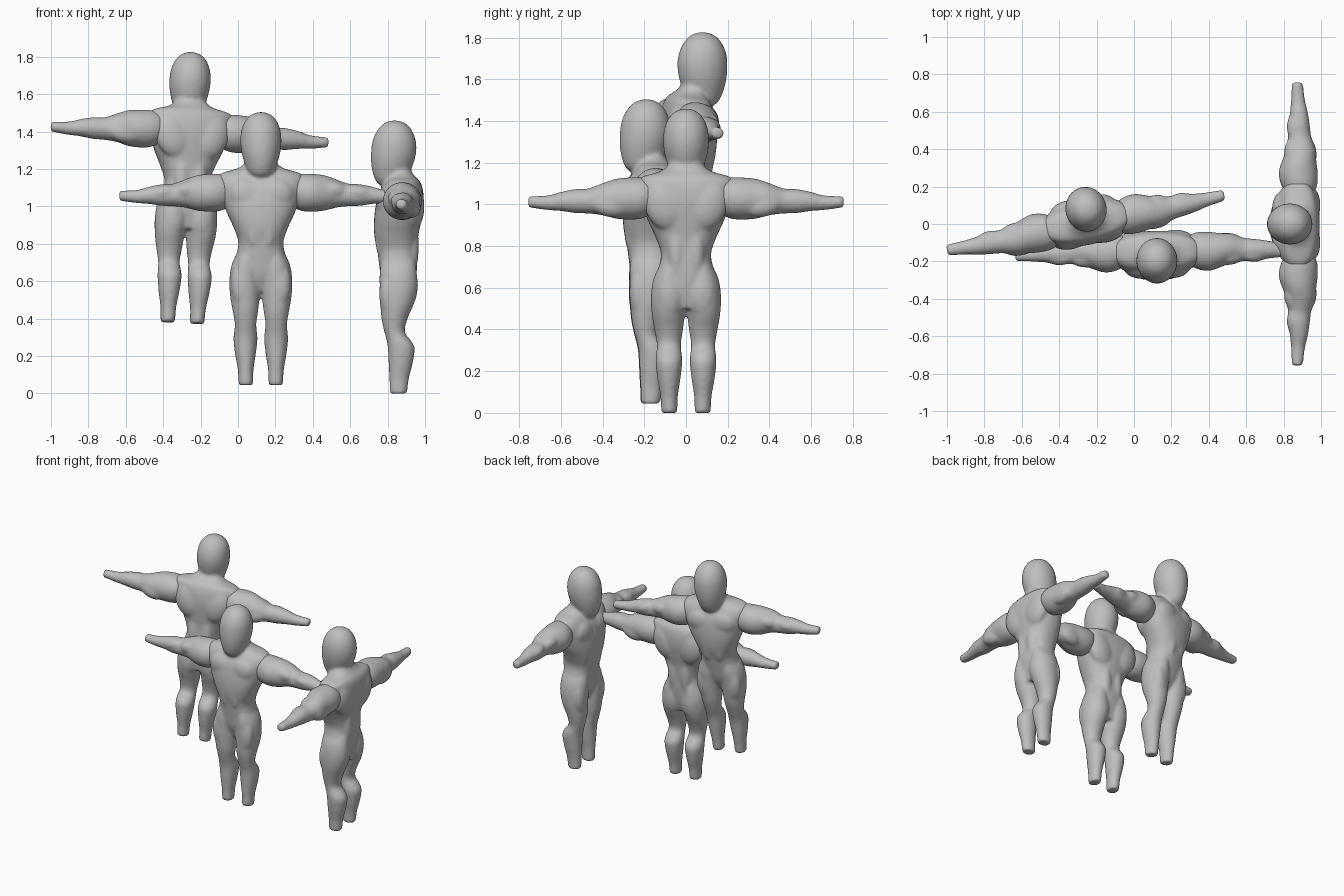
import bpy, bmesh, math
from mathutils import Matrix, Vector

cube = bpy.data.objects.get("Cube")
if cube:
    bpy.data.objects.remove(cube)

grey = bpy.data.materials.new("clay_grey")
grey.use_nodes = True
GREY = (0.52, 0.52, 0.52, 1)
grey.diffuse_color = GREY
grey.node_tree.nodes["Principled BSDF"].inputs["Base Color"].default_value = GREY

SIDES, STEPS = 32, 4


def smooth_rings(rings):
    """Spline through the rings so the loft is rounded lengthwise."""
    pts = [Vector(r) for r in rings]
    out = []
    for i in range(len(pts) - 1):
        a, b, c, d = (pts[max(i - 1, 0)], pts[i], pts[i + 1],
                      pts[min(i + 2, len(pts) - 1)])
        for s in range(STEPS):
            t = s / STEPS
            out.append(0.5 * (2 * b + (c - a) * t + (2 * a - 5 * b + 4 * c - d) * t ** 2
                              + (3 * b - a - 3 * c + d) * t ** 3))
    return out + [pts[-1]]


def loft(bm, rings, side=1, sideways=False, power=1.0):
    """Rings: (distance, centre, half width, front y, back y); low power is boxier."""
    loops = []
    for dist, centre, half, front, back in smooth_rings(rings):
        loop = []
        for i in range(SIDES):
            a = math.tau * i / SIDES
            co, si = (math.copysign(abs(f) ** power, f) for f in (math.cos(a), math.sin(a)))
            u = centre + half * co
            y = (front + back) / 2 + (back - front) / 2 * si
            loop.append(bm.verts.new((side * dist, y, u) if sideways else (side * u, y, dist)))
        loops.append(loop)
    for lo, hi in zip(loops, loops[1:]):
        for i in range(SIDES):
            j = (i + 1) % SIDES
            bm.faces.new((lo[i], lo[j], hi[j], hi[i]))
    bm.faces.new(loops[0][::-1])
    bm.faces.new(loops[-1])


def muscle(bm, side, loc, size, tilt=0):
    """Ellipsoid bulge; tilt leans it in the front plane."""
    m = (Matrix.Translation((side * loc[0], loc[1], loc[2]))
         @ Matrix.Rotation(math.radians(side * tilt), 4, 'Y')
         @ Matrix.Diagonal((*size, 1)))
    bmesh.ops.create_uvsphere(bm, u_segments=20, v_segments=14, radius=1, matrix=m)


def sculpted(bm, name):
    """Fuse the volumes into one soft skin."""
    bmesh.ops.recalc_face_normals(bm, faces=bm.faces)
    mesh = bpy.data.meshes.new(name + "_volumes")
    bm.to_mesh(mesh)
    bm.free()
    ob = bpy.data.objects.new(name + "_volumes", mesh)
    bpy.context.collection.objects.link(ob)
    fuse = ob.modifiers.new("fuse", 'REMESH')
    fuse.mode = 'VOXEL'
    fuse.voxel_size = 0.0095
    soften = ob.modifiers.new("soften", 'SMOOTH')
    soften.factor, soften.iterations = 0.5, 8
    dg = bpy.context.evaluated_depsgraph_get()
    skin = bpy.data.meshes.new_from_object(ob.evaluated_get(dg))
    skin.name = name
    bpy.data.objects.remove(ob)
    skin.materials.clear()
    skin.materials.append(grey)
    for p in skin.polygons:
        p.use_smooth = True
    return skin


# Torso and neck
TORSO = [
    (.50, 0, .07, -.05, .07), (.58, 0, .125, -.085, .09), (.67, 0, .135, -.10, .10),
    (.76, 0, .12, -.112, .10), (.84, 0, .145, -.128, .107), (.92, 0, .182, -.13, .122),
    (1.0, 0, .21, -.122, .135), (1.06, 0, .228, -.108, .135), (1.105, 0, .235, -.085, .128),
    (1.135, 0, .205, -.065, .115), (1.16, 0, .12, -.05, .09), (1.2, 0, .078, -.06, .065),
    (1.26, 0, .07, -.06, .06)]
# Egg-shaped head
HEAD = [
    (1.115, 0, .045, -.10, .0), (1.135, 0, .069, -.12, .03), (1.18, 0, .086, -.137, .06),
    (1.24, 0, .103, -.146, .085), (1.30, 0, .11, -.145, .097), (1.36, 0, .105, -.135, .092),
    (1.41, 0, .086, -.11, .071), (1.443, 0, .056, -.078, .04), (1.459, 0, .018, -.04, .0)]
LEG = [
    (0, .08, .039, -.047, .047), (.08, .081, .042, -.048, .057), (.16, .082, .055, -.052, .077),
    (.24, .082, .064, -.056, .088), (.28, .082, .062, -.062, .07), (.33, .082, .058, -.075, .035),
    (.40, .083, .069, -.09, .05), (.48, .085, .08, -.097, .084), (.56, .085, .083, -.1, .1),
    (.64, .08, .077, -.1, .1), (.71, .07, .055, -.09, .09)]
ARM = [
    (.17, 1.035, .085, -.05, .11), (.22, 1.03, .1, -.075, .125), (.28, 1.028, .101, -.083, .125),
    (.34, 1.027, .095, -.065, .118), (.40, 1.025, .077, -.042, .113), (.47, 1.016, .06, -.035, .09),
    (.53, 1.016, .058, -.035, .083), (.60, 1.014, .046, -.023, .072), (.66, 1.008, .036, -.018, .058),
    (.757, 1.012, .027, -.014, .046)]

bm = bmesh.new()
loft(bm, TORSO, power=0.85)
loft(bm, HEAD)
for s in (1, -1):
    loft(bm, LEG, s)
    muscle(bm, s, (.075, -.068, 1.02), (.1, .052, .085), -12)    # chest
    muscle(bm, s, (.04, -.095, .85), (.04, .03, .12))            # belly
    muscle(bm, s, (.1, .08, 1.0), (.1, .06, .13), 20)            # upper back
    muscle(bm, s, (.045, .07, .79), (.045, .04, .16))            # lower back
    muscle(bm, s, (.078, .045, .58), (.072, .06, .13))           # buttock
    muscle(bm, s, (.075, .035, 1.125), (.11, .05, .035), 14)     # neck slope
    muscle(bm, s, (.10, -.06, .53), (.06, .042, .12), 4)         # thigh
body_skin = sculpted(bm, "body")

arm_skins = {}
for side, s in (("left", 1), ("right", -1)):
    bm = bmesh.new()
    loft(bm, ARM, s, sideways=True)
    muscle(bm, s, (.275, .02, 1.065), (.085, .085, .062), 8)     # shoulder cap
    muscle(bm, s, (.38, -.01, 1.045), (.08, .045, .045), 5)      # upper arm front
    muscle(bm, s, (.37, .075, .995), (.09, .045, .055), -12)     # upper arm back
    muscle(bm, s, (.52, .0, 1.03), (.075, .04, .038), 10)        # forearm
    arm_skins[side] = sculpted(bm, side + "_arm")

# Three figures: position, then forward lean, side lean and turn in degrees
FIGURES = {
    "front": ((.122, -.172, .045), (0, 0, 1)),
    "rear": ((-.297, -.092, .378), (-6.5, 2, 191.3)),
    "side": ((.857, 0, 0), (0, 0, -90)),
}
for label, (place, turn) in FIGURES.items():
    rot = Matrix.Identity(4)
    for axis, deg in zip("YXZ", (turn[1], turn[0], turn[2])):
        rot = rot @ Matrix.Rotation(math.radians(deg), 4, axis)
    parts = {"body": body_skin, "left_arm": arm_skins["left"], "right_arm": arm_skins["right"]}
    for part, skin in parts.items():
        ob = bpy.data.objects.new(f"{label}_figure_{part}", skin)
        bpy.context.collection.objects.link(ob)
        ob.matrix_world = Matrix.Translation(place) @ rot
